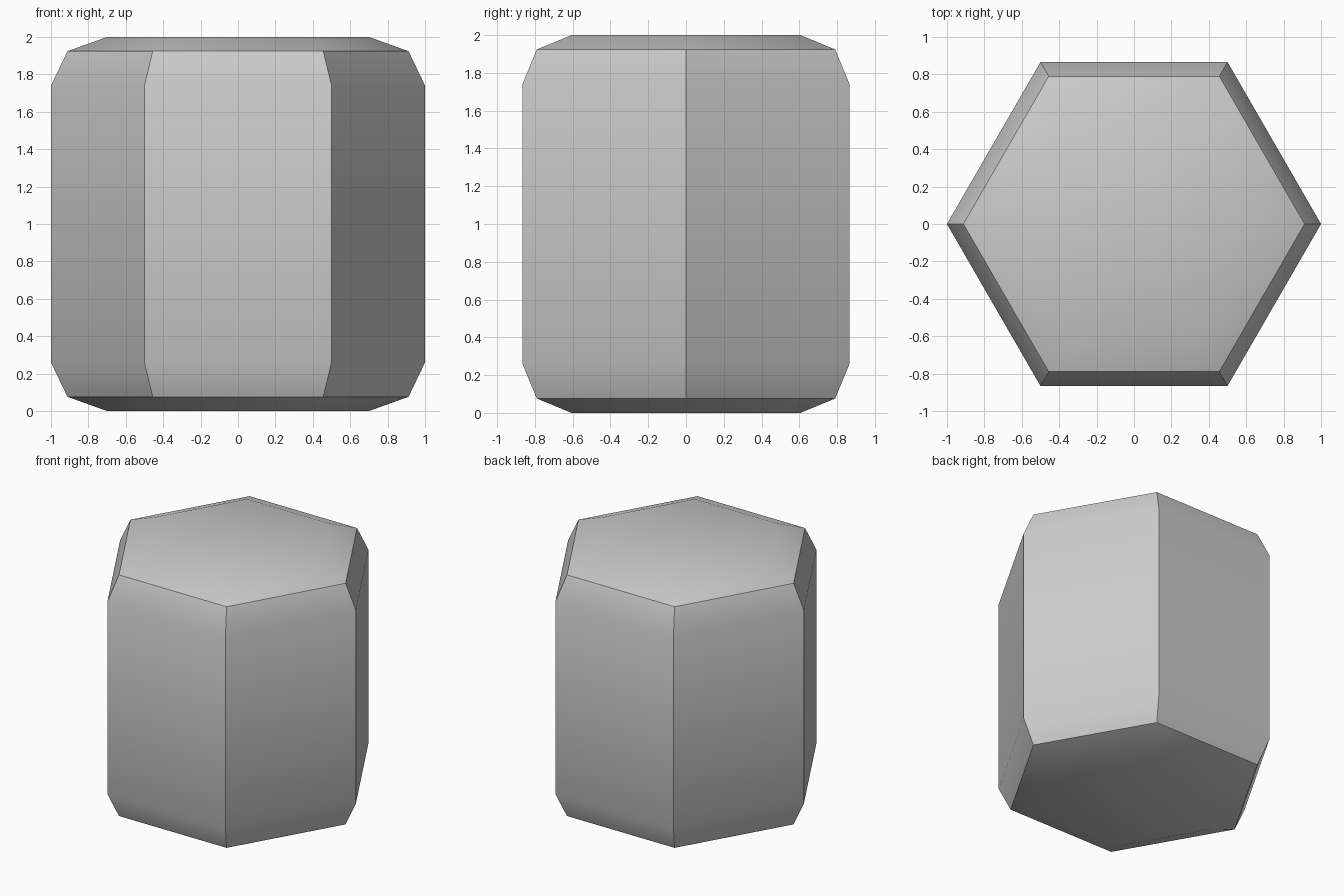
import bpy, bmesh
from math import cos, sin, pi, radians

if "Cube" in bpy.data.objects:
    bpy.data.objects.remove(bpy.data.objects["Cube"])

SIDES, RADIUS, HEIGHT = 6, 1.0, 2.0
APOTHEM = RADIUS * cos(pi / SIDES)
BEVEL = 0.26

# Half profile (apothem, z): two-segment rounded rim, mirrored for the top
c = BEVEL * (1 - cos(pi / 4))
lower = [(APOTHEM - BEVEL, 0), (APOTHEM - c, c), (APOTHEM, BEVEL)]
profile = lower + [(a, HEIGHT - z) for a, z in reversed(lower)]

# Hexagonal rings joined by quads, capped at both ends
bm = bmesh.new()
rings = []
for a, z in profile:
    r = a / cos(pi / SIDES)
    rings.append([bm.verts.new((r * cos(2 * pi * i / SIDES), r * sin(2 * pi * i / SIDES), z))
                  for i in range(SIDES)])
for lo, hi in zip(rings, rings[1:]):
    for i in range(SIDES):
        j = (i + 1) % SIDES
        bm.faces.new((lo[i], lo[j], hi[j], hi[i]))
bm.faces.new(reversed(rings[0]))
bm.faces.new(rings[-1])

mesh = bpy.data.meshes.new("hexagonal_block")
bm.to_mesh(mesh)
bm.free()
block = bpy.data.objects.new("hexagonal_block", mesh)
bpy.context.collection.objects.link(block)

# Soft rim, crisp corners
bpy.context.view_layer.objects.active = block
block.select_set(True)
bpy.ops.object.shade_smooth_by_angle(angle=radians(30))
